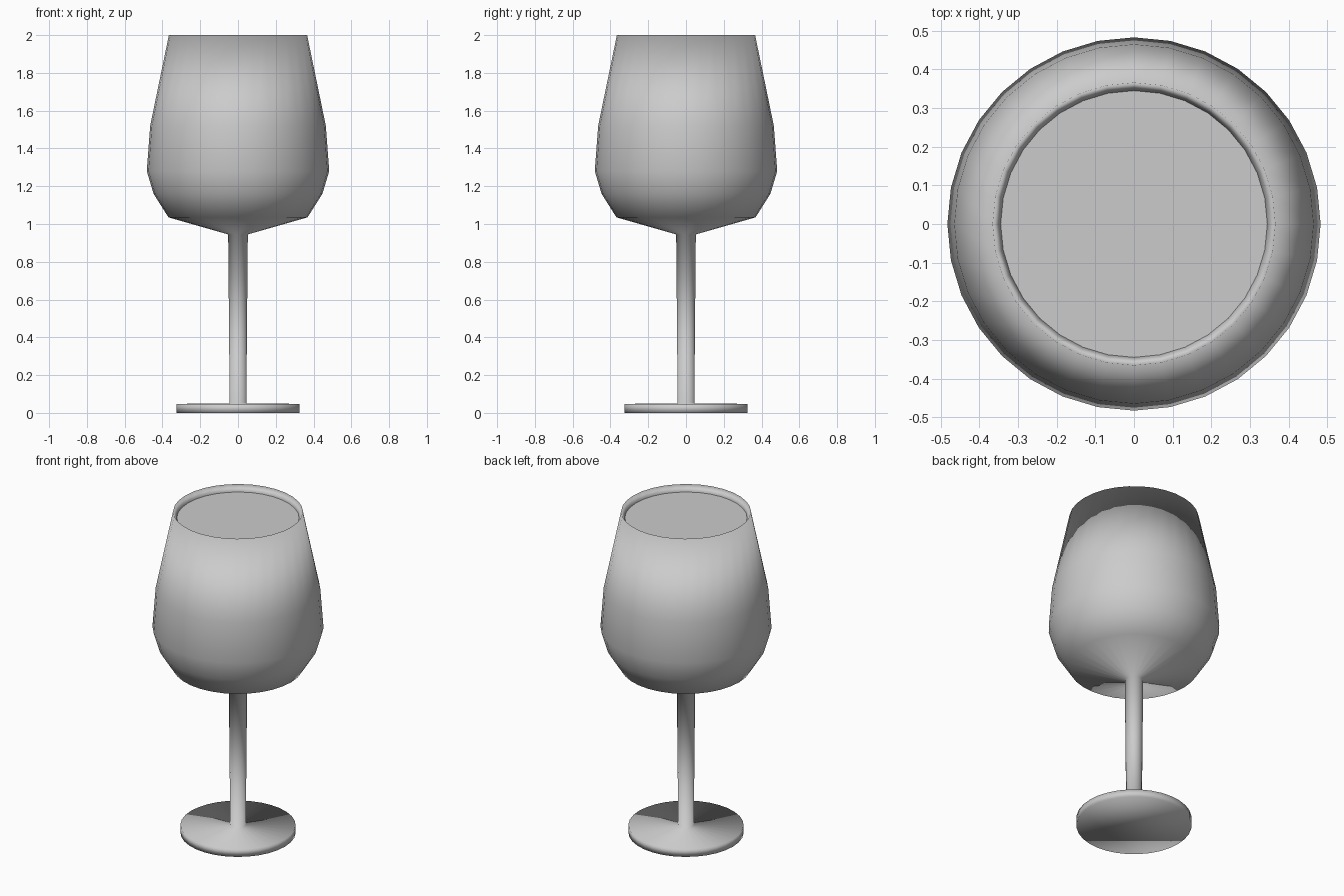
import bpy, bmesh, math

if "Cube" in bpy.data.objects:
    bpy.data.objects.remove(bpy.data.objects["Cube"])

SEGMENTS = 32


def lathe(name, profile, cap_start=False, cap_end=False):
    """Revolve a (radius, height) profile around the z axis."""
    bm = bmesh.new()
    rings = []
    for r, z in profile:
        rings.append([bm.verts.new((r * math.cos(2 * math.pi * i / SEGMENTS),
                                    r * math.sin(2 * math.pi * i / SEGMENTS), z))
                      for i in range(SEGMENTS)])
    for a, b in zip(rings, rings[1:]):
        for i in range(SEGMENTS):
            j = (i + 1) % SEGMENTS
            bm.faces.new((a[i], a[j], b[j], b[i]))
    if cap_start:
        bm.faces.new(rings[0][::-1])
    if cap_end:
        bm.faces.new(rings[-1])
    for f in bm.faces:
        f.smooth = True
    mesh = bpy.data.meshes.new(name)
    bm.to_mesh(mesh)
    bm.free()
    obj = bpy.data.objects.new(name, mesh)
    bpy.context.collection.objects.link(obj)
    return obj


# Foot, stem and bowl in one smooth shell; the wall folds over at the rim
lathe("wine_glass", [
    (0.325, 0.0), (0.325, 0.048),                     # foot
    (0.044, 0.05), (0.052, 0.945),                    # stem
    (0.368, 1.035), (0.447, 1.16), (0.483, 1.28),     # bowl outside
    (0.465, 1.52), (0.366, 2.0),
    (0.345, 1.96), (0.44, 1.51), (0.458, 1.285),      # bowl inside
    (0.425, 1.175), (0.35, 1.06), (0.04, 0.975),
], cap_start=True, cap_end=True)

# Flat surface of the drink, just below the rim
lathe("drink_surface", [(0.345, 1.96)], cap_end=True)
